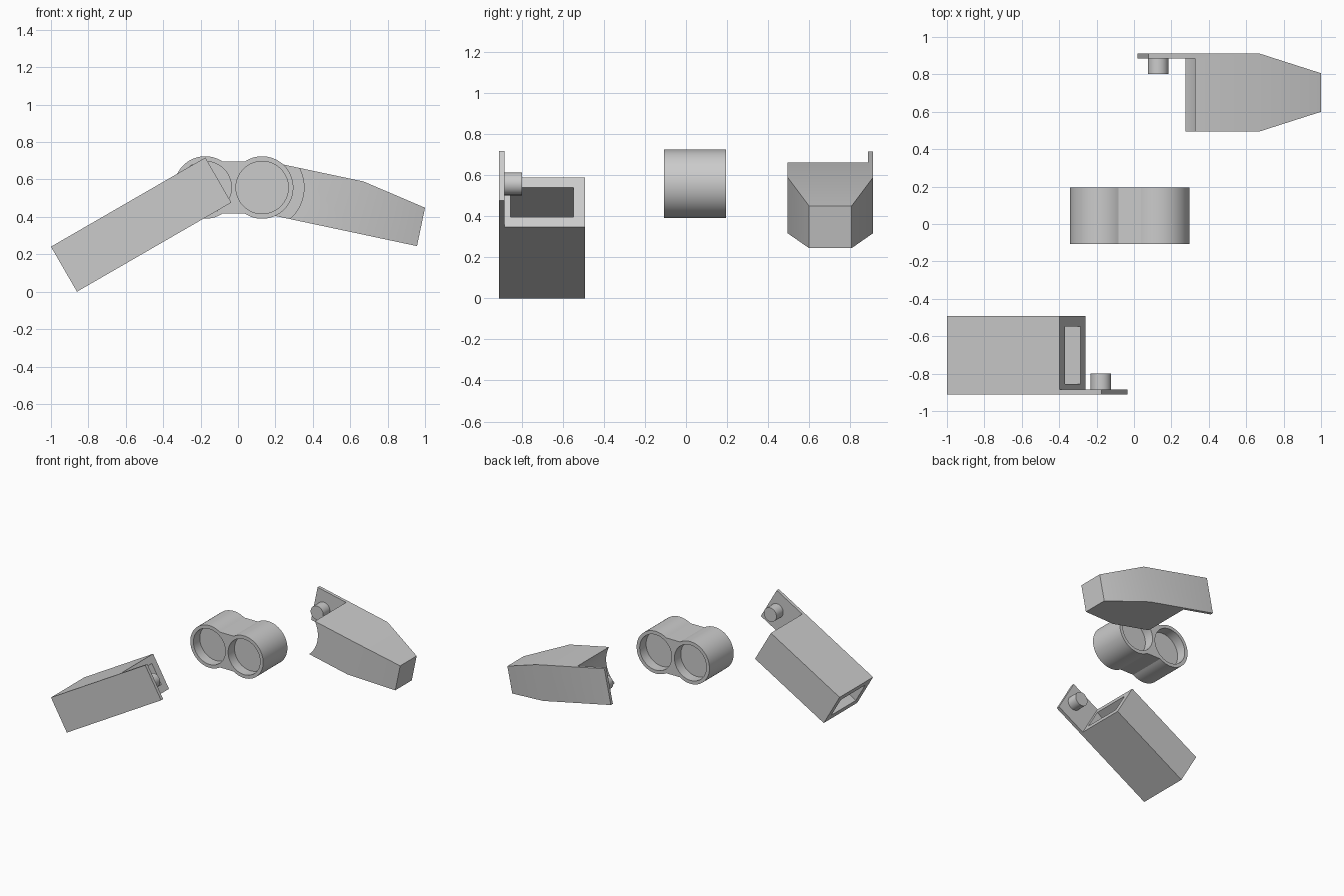
import bpy, bmesh, math

if "Cube" in bpy.data.objects:
    bpy.data.objects.remove(bpy.data.objects["Cube"])

LEFT, RIGHT, Z = -0.175, 0.129, 0.557   # hinge axes in the xz plane
SLOPE = math.radians(30)


def loft(name, sections):
    """Closed solid through matching rings of 3D points."""
    bm = bmesh.new()
    rings = [[bm.verts.new(p) for p in s] for s in sections]
    n = len(rings[0])
    for a, b in zip(rings, rings[1:]):
        for i in range(n):
            bm.faces.new((a[i], a[(i + 1) % n], b[(i + 1) % n], b[i]))
    bm.faces.new(rings[0])
    bm.faces.new(rings[-1])
    bmesh.ops.recalc_face_normals(bm, faces=bm.faces)
    me = bpy.data.meshes.new(name)
    bm.to_mesh(me)
    bm.free()
    ob = bpy.data.objects.new(name, me)
    bpy.context.collection.objects.link(ob)
    return ob


def prism(name, outline, y0, y1):
    return loft(name, [[(x, y, z) for x, z in outline] for y in (y0, y1)])


def arc(cx, cz, r, a0, a1, n):
    return [(cx + r * math.cos(math.radians(a0 + (a1 - a0) * i / n)),
             cz + r * math.sin(math.radians(a0 + (a1 - a0) * i / n))) for i in range(n + 1)]


def cylinder(name, cx, cz, r, y0, y1, n=64):
    return prism(name, arc(cx, cz, r, 0, 360, n)[:-1], y0, y1)


def activate(ob):
    bpy.ops.object.select_all(action='DESELECT')
    ob.select_set(True)
    bpy.context.view_layer.objects.active = ob


def cut(ob, cutter):
    cutter.hide_render = True
    m = ob.modifiers.new("cut", 'BOOLEAN')
    m.operation, m.solver, m.object = 'DIFFERENCE', 'EXACT', cutter
    activate(ob)
    bpy.ops.object.modifier_apply(modifier=m.name)
    bpy.data.objects.remove(cutter)


def smooth(ob):
    activate(ob)
    bpy.ops.object.shade_smooth_by_angle(angle=math.radians(25))


def tilted_rect(u0, u1, v0, v1):
    c, s = math.cos(SLOPE), math.sin(SLOPE)
    return [(-0.861 + u * c - v * s, u * s + v * c)
            for u, v in ((u0, v0), (u1, v0), (u1, v1), (u0, v1))]


# Left arm: hollow sleeve with a side plate
sleeve = prism("sleeve_arm", tilted_rect(0, 0.953, 0, 0.278), -0.911, -0.493)
cut(sleeve, prism("notch", tilted_rect(0.695, 1.2, -0.1, 0.4), -0.885, -0.3))
cut(sleeve, prism("bore", tilted_rect(-0.1, 0.9, 0.056, 0.222), -0.855, -0.548))
smooth(cylinder("sleeve_pin", LEFT - 0.002, Z, 0.055, -0.89, -0.80))

# Middle link: double barrel with shallow sockets on both sides
R, web = 0.167, 0.14
t = math.degrees(math.asin(web / R))
outline = arc(LEFT, Z, R, t, 360 - t, 48) + arc(RIGHT, Z, R, t - 180, 180 - t, 48)
link = prism("hinge_link", outline, -0.108, 0.195)
for cx in (LEFT, RIGHT):
    cut(link, cylinder("socket", cx, Z, 0.14, -0.3, -0.028))
    cut(link, cylinder("socket", cx, Z, 0.14, 0.115, 0.4))
smooth(link)

# Right arm: tapered tip with a concave root and a side plate


def section(x0, z0, x1, z1, half):
    y = 0.703
    return [(x0, y - half, z0), (x0, y + half, z0), (x1, y + half, z1), (x1, y - half, z1)]


tip = loft("tapered_arm", [
    section(0.020, 0.443, 0.077, 0.715, 0.208),
    section(0.614, 0.317, 0.672, 0.589, 0.208),
    section(0.957, 0.244, 1.0, 0.449, 0.103)])
cut(tip, cylinder("root_cut", RIGHT, Z, 0.224, 0.3, 0.886, 96))
smooth(tip)
smooth(cylinder("tapered_arm_pin", RIGHT, Z, 0.055, 0.803, 0.89))
